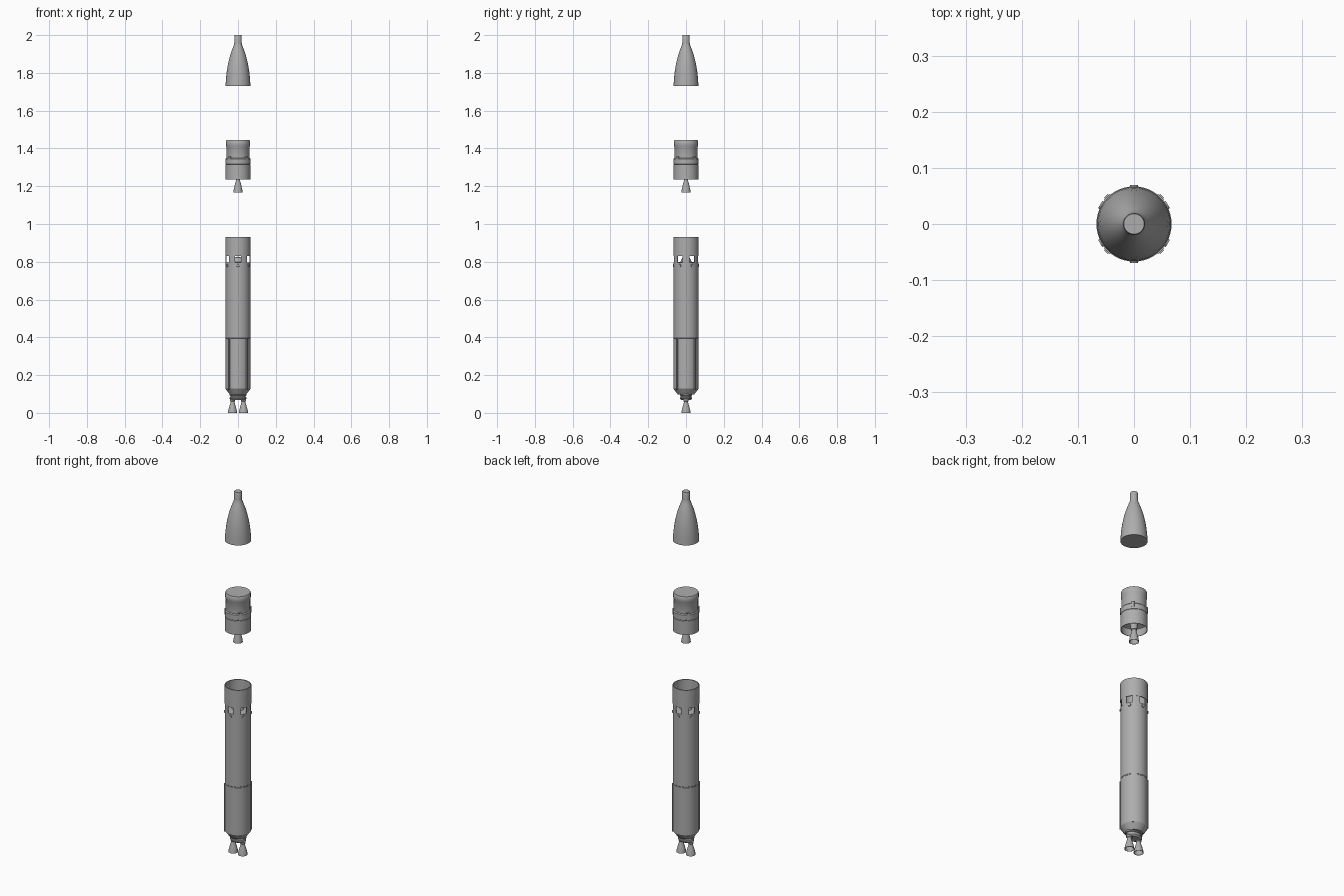
import bpy, bmesh, math
from mathutils import Matrix

cube = bpy.data.objects.get("Cube")
if cube:
    bpy.data.objects.remove(cube)

GREY = (0.42, 0.42, 0.42, 1)
grey = bpy.data.materials.new("plain grey")
grey.use_nodes = True
grey.diffuse_color = GREY
grey.node_tree.nodes["Principled BSDF"].inputs["Base Color"].default_value = GREY


def finish(name, bm, loc=(0, 0, 0), turn=0):
    """Turn a bmesh into a named, shaded object."""
    bmesh.ops.remove_doubles(bm, verts=bm.verts, dist=1e-6)
    bmesh.ops.recalc_face_normals(bm, faces=bm.faces)
    mesh = bpy.data.meshes.new(name)
    bm.to_mesh(mesh)
    bm.free()
    mesh.materials.append(grey)
    obj = bpy.data.objects.new(name, mesh)
    obj.location = loc
    obj.rotation_euler.z = turn
    bpy.context.collection.objects.link(obj)
    bpy.ops.object.select_all(action='DESELECT')
    obj.select_set(True)
    bpy.context.view_layer.objects.active = obj
    bpy.ops.object.shade_smooth_by_angle(angle=math.radians(32))
    return obj


def lathe(name, profile, loc=(0, 0, 0), steps=48, squash=1, arc=math.tau, turn=0, closed=False):
    """Spin a (radius, height) profile round the z axis."""
    bm = bmesh.new()
    verts = [bm.verts.new((r, 0, z)) for r, z in profile]
    edges = [bm.edges.new(p) for p in zip(verts, verts[1:])]
    geom = verts + edges
    if closed:
        edges.append(bm.edges.new((verts[-1], verts[0])))
        geom = [bm.faces.new(verts)] + verts + edges if arc < math.tau else verts + edges
    bmesh.ops.spin(bm, geom=geom, cent=(0, 0, 0), axis=(0, 0, 1), angle=arc, steps=steps)
    bm.transform(Matrix.Diagonal((1, squash, 1, 1)))
    return finish(name, bm, loc, turn)


def box(name, size, loc, turn=0):
    bm = bmesh.new()
    bmesh.ops.create_cube(bm, size=1)
    bm.transform(Matrix.Diagonal((*size, 1)))
    return finish(name, bm, loc, turn)


def around(radius, angle, z):
    return (radius * math.cos(angle), radius * math.sin(angle), z)


def nozzle(name, x, z, height):
    """Bell nozzle, open below, with its exit at height z."""
    shape = [(0, 1), (.011, 1), (.011, .82), (.015, .62), (.019, .4), (.0225, .2), (.0245, 0),
             (.0225, 0), (.017, .4), (.008, .8), (0, .8)]
    lathe(name, [(r, t * height) for r, t in shape], (x, 0, z), 24)


# Nose fairing
lathe("nose_fairing", [(0, 1.73), (.066, 1.73), (.064, 1.765), (.0605, 1.8), (.056, 1.83),
                       (.05, 1.86), (.043, 1.888), (.034, 1.916), (.026, 1.937), (.021, 1.95),
                       (.0195, 1.96), (.0195, 1.997), (.018, 2), (0, 2)])

# Upper stage
lathe("upper_stage", [(0, 1.444), (.061, 1.444), (.064, 1.438), (.064, 1.415), (.0615, 1.41),
                      (.0615, 1.35), (.066, 1.345), (.066, 1.317), (.0645, 1.316), (.0645, 1.313),
                      (.066, 1.312), (.066, 1.235), (.063, 1.235), (.063, 1.275), (.03, 1.29), (0, 1.29)])
lathe("upper_engine_mount", [(0, 1.29), (.024, 1.29), (.014, 1.235), (0, 1.235)], steps=24)
nozzle("upper_nozzle", 0, 1.168, .075)

# Booster tank, with a seam and a low deck on top
lathe("booster_tank", [(0, .80), (.058, .797), (.066, .795), (.066, .396), (.0652, .395),
                       (.0652, .391), (.066, .39), (.066, .128), (.062, .122), (.043, .097), (0, .097)])
lathe("deck_dome", [(.03, .797), (.026, .812), (.016, .823), (0, .827)], steps=32)

# Open interstage ring on six posts, with a stud under each opening
lathe("interstage_ring", [(.067, .83), (.067, .93), (.062, .93), (.062, .83)], closed=True)
OPEN = math.radians(28)
for i in range(6):
    angle = math.radians(30 + 60 * i)
    lathe(f"interstage_post_{i + 1}", [(.066, .795), (.066, .83), (.062, .83), (.062, .795)],
          steps=6, arc=math.radians(60) - OPEN, turn=angle + OPEN / 2, closed=True)
    bm = bmesh.new()
    bmesh.ops.create_cone(bm, cap_ends=True, segments=16, radius1=.008, radius2=.007, depth=.005,
                          matrix=Matrix.Rotation(math.pi / 2, 4, 'Y'))
    finish(f"stud_{i + 1}", bm, around(.067, angle, .78), angle)

# Cable ducts down the booster and small pods on the upper stage
for i in range(4):
    angle = math.radians(45 + 90 * i)
    box(f"cable_duct_{i + 1}", (.008, .009, .265), around(.067, angle, .2575), angle)
    box(f"upper_pod_{i + 1}", (.008, .014, .03), around(.0645, angle, 1.342), angle)

# Thrust frame and the twin engines
lathe("thrust_frame", [(0, .105), (.046, .105), (.046, .092), (.04, .09), (.04, .084),
                       (.044, .082), (.044, .075), (.036, .068), (0, .068)], squash=.7)
for side, x in (("left", .029), ("right", -.029)):
    lathe(f"{side}_engine_mount", [(0, .08), (.014, .08), (.014, .064), (.009, .058), (0, .058)],
          (x, 0, 0), 24)
    nozzle(f"{side}_nozzle", x, 0, .066)
